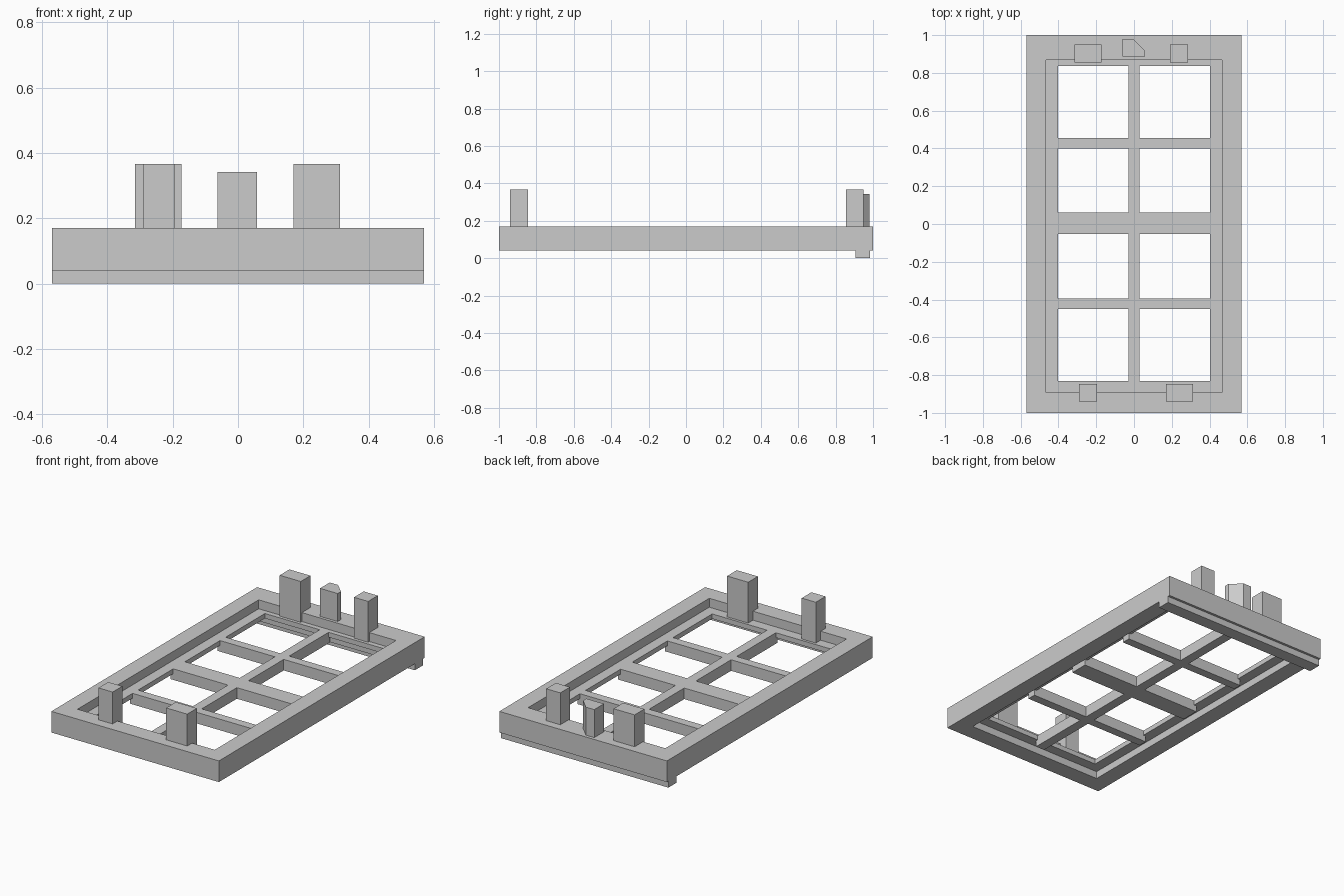
import bpy, bmesh

cube = bpy.data.objects.get("Cube")
if cube:
    bpy.data.objects.remove(cube, do_unlink=True)

GREY = (0.6, 0.6, 0.6, 1.0)
mat = bpy.data.materials.new("plain_grey")
mat.use_nodes = True
mat.diffuse_color = GREY
mat.node_tree.nodes["Principled BSDF"].inputs["Base Color"].default_value = GREY

FRAME_BOTTOM, FRAME_TOP = 0.04, 0.17
SASH_BOTTOM, SASH_TOP = 0.085, 0.115
BAR_BOTTOM = 0.047


def finish(name, bm):
    bmesh.ops.recalc_face_normals(bm, faces=bm.faces[:])
    mesh = bpy.data.meshes.new(name)
    bm.to_mesh(mesh)
    bm.free()
    mesh.materials.append(mat)
    obj = bpy.data.objects.new(name, mesh)
    bpy.context.collection.objects.link(obj)
    return obj


def rect(x0, x1, y0, y1):
    return [(x0, y0), (x1, y0), (x1, y1), (x0, y1)]


def loop(bm, outline, z):
    return [bm.verts.new((x, y, z)) for x, y in outline]


def bridge(bm, a, b):
    n = len(a)
    for i in range(n):
        j = (i + 1) % n
        bm.faces.new((a[i], a[j], b[j], b[i]))


def prism(name, outline, z0, z1, chamfer=0.0):
    """Upright prism, optionally with a sloped edge around its top."""
    bm = bmesh.new()
    low = loop(bm, outline, z0)
    high = loop(bm, outline, z1 - chamfer)
    bm.faces.new(low)
    bridge(bm, low, high)
    cap = bm.faces.new(high)
    if chamfer:
        bmesh.ops.inset_region(bm, faces=[cap], thickness=chamfer, use_even_offset=True)
        for v in cap.verts:
            v.co.z = z1
    return finish(name, bm)


def ring(name, outer, inner, z0, z1):
    """Rectangular frame with a clear opening."""
    bm = bmesh.new()
    loops = [loop(bm, o, z) for o, z in
             ((outer, z0), (outer, z1), (inner, z1), (inner, z0))]
    for i in range(4):
        bridge(bm, loops[i], loops[(i + 1) % 4])
    return finish(name, bm)


# Outer frame and the thinner sash rim set inside it
recess = rect(-0.467, 0.467, -0.893, 0.868)
ring("outer_frame", rect(-0.57, 0.57, -1, 1), recess, FRAME_BOTTOM, FRAME_TOP)
ring("sash_rim", recess, rect(-0.403, 0.403, -0.83, 0.837), SASH_BOTTOM, SASH_TOP)

# Drip lip under the back edge
prism("drip_lip", rect(-0.57, 0.57, 0.905, 0.985), 0, FRAME_BOTTOM)

# Glazing bars, running a little way under the rim
prism("long_bar", rect(-0.03, 0.03, -0.845, 0.852), BAR_BOTTOM, SASH_TOP)
for label, y, half in (("front", -0.422, 0.027), ("middle", 0.003, 0.057), ("back", 0.428, 0.027)):
    for side, x0, x1 in (("right", -0.42, -0.03), ("left", 0.03, 0.42)):
        prism(f"{label}_cross_bar_{side}", rect(x0, x1, y - half, y + half),
              BAR_BOTTOM, SASH_TOP)

# Chamfered posts standing on the rim and overlapping the frame
for label, x, y, width in (("back_wide", -0.244, 0.903, 0.143), ("back_narrow", 0.238, 0.903, 0.096),
                           ("front_narrow", -0.243, -0.893, 0.096), ("front_wide", 0.241, -0.893, 0.143)):
    prism(label + "_post", rect(x - width / 2, x + width / 2, y - 0.047, y + 0.047),
          SASH_TOP, 0.366, 0.015)

# Middle block with one corner cut away
prism("cut_corner_block",
      [(-0.062, 0.886), (0.058, 0.886), (0.058, 0.917), (-0.005, 0.98), (-0.062, 0.98)],
      FRAME_TOP, 0.342, 0.014)
